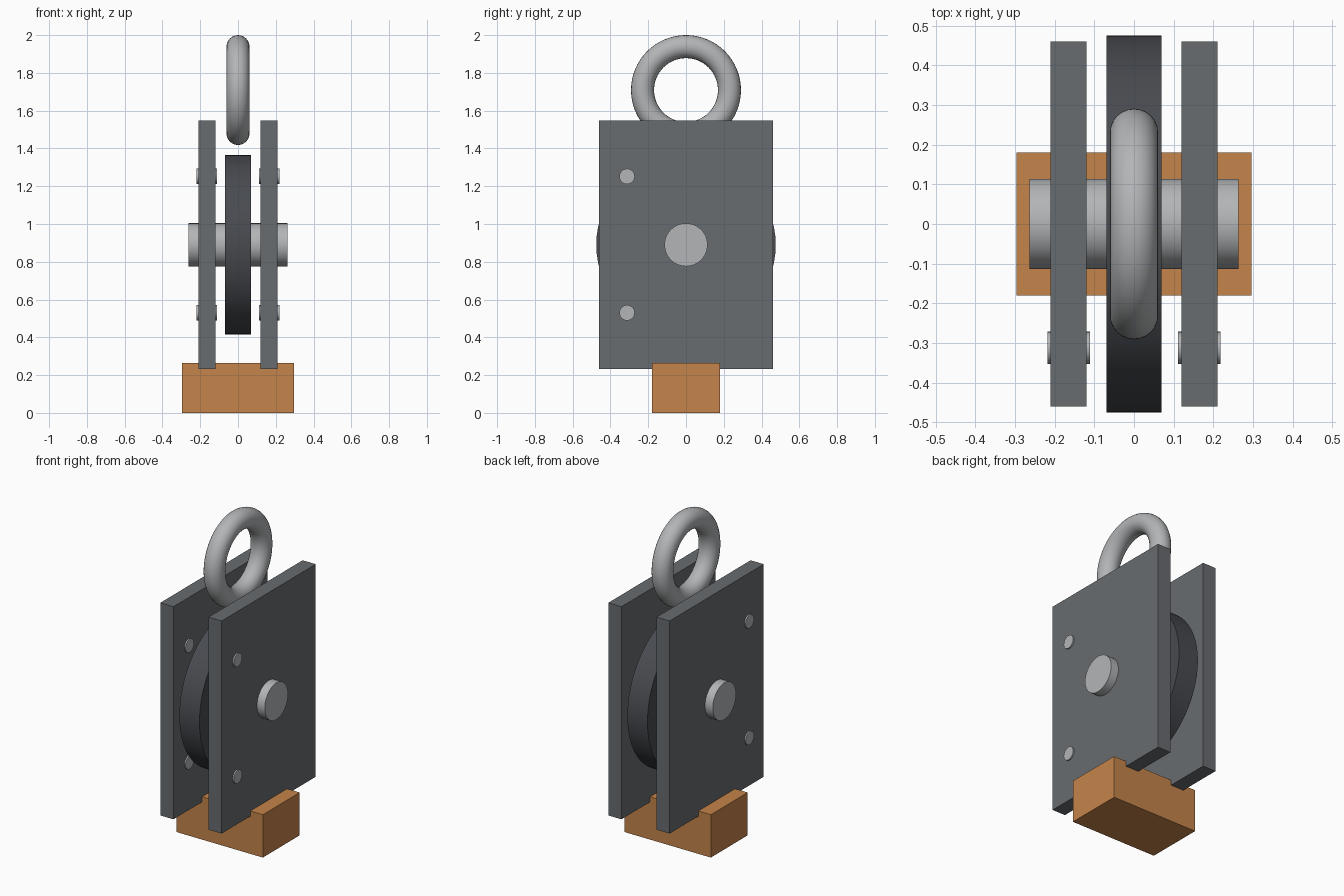
import bpy
from math import pi, radians

if "Cube" in bpy.data.objects:
    bpy.data.objects.remove(bpy.data.objects["Cube"])


def material(name, rgb):
    m = bpy.data.materials.new(name)
    m.diffuse_color = (*rgb, 1)
    m.use_nodes = True
    m.node_tree.nodes["Principled BSDF"].inputs["Base Color"].default_value = m.diffuse_color
    return m


plate_grey = material("plate_grey", (0.14, 0.15, 0.16))
dark_grey = material("dark_grey", (0.065, 0.07, 0.08))
steel = material("steel", (0.45, 0.46, 0.47))
orange = material("orange", (0.56, 0.23, 0.07))


def finish(name, mat, smooth=False):
    obj = bpy.context.object
    obj.name = name
    obj.data.materials.append(mat)
    bpy.ops.object.transform_apply(location=False, rotation=True, scale=True)
    if smooth:
        bpy.ops.object.shade_smooth_by_angle(angle=radians(30))
    return obj


def box(name, centre, size, mat):
    bpy.ops.mesh.primitive_cube_add(size=1, location=centre)
    bpy.context.object.scale = size
    return finish(name, mat)


def x_cylinder(name, centre, radius, length, mat, sides=64):
    bpy.ops.mesh.primitive_cylinder_add(vertices=sides, radius=radius, depth=length,
                                        location=centre, rotation=(0, pi / 2, 0))
    return finish(name, mat, True)


AXLE_Z = 0.89

# Base block
box("base_block", (0, 0, 0.1325), (0.592, 0.36, 0.265), orange)

# Pulley wheel and its axle
x_cylinder("pulley_wheel", (0, 0, AXLE_Z), 0.475, 0.138, dark_grey)
x_cylinder("axle", (0, 0, AXLE_Z), 0.114, 0.526, steel, 48)

# Side plates, each with two rivets along one edge
for side, label in ((-1, "left"), (1, "right")):
    x = side * 0.165
    box(f"{label}_side_plate", (x, 0, 0.89), (0.09, 0.92, 1.315), plate_grey)
    for z, level in ((0.53, "lower"), (1.252, "upper")):
        x_cylinder(f"{label}_{level}_rivet", (x, -0.312, z), 0.041, 0.107, steel, 24)

# Lifting ring
bpy.ops.mesh.primitive_torus_add(major_radius=0.23, minor_radius=0.061,
                                 major_segments=64, minor_segments=24,
                                 location=(0, 0, 1.709), rotation=(0, pi / 2, 0))
finish("lifting_ring", steel, True)
